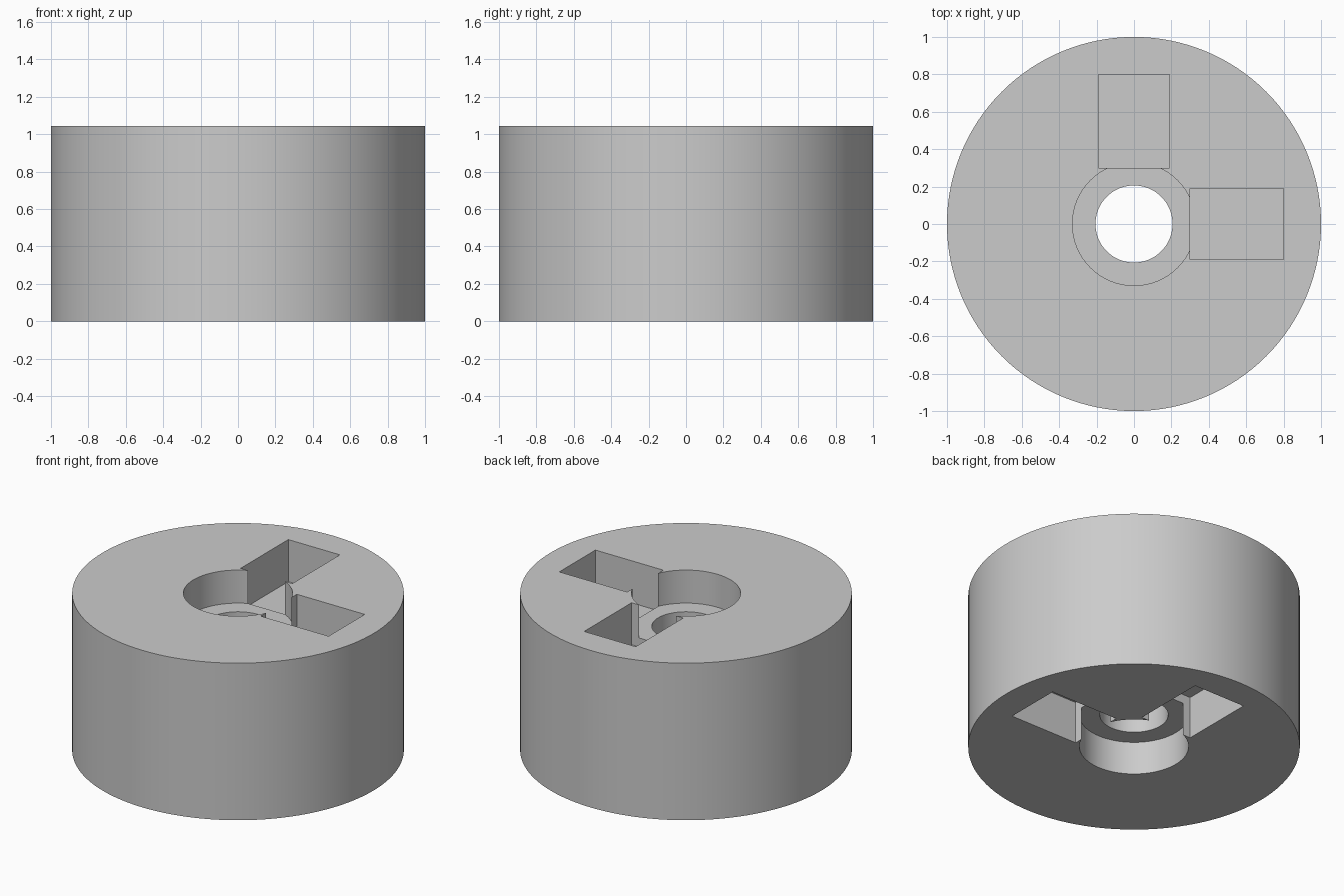
import bpy
import math

if "Cube" in bpy.data.objects:
    bpy.data.objects.remove(bpy.data.objects["Cube"])

HEIGHT = 1.045
HOLE_R, BORE_R = 0.206, 0.329
BORE_DEPTH, SLOT_DEPTH = 0.22, 0.28
SLOT_IN, SLOT_OUT, SLOT_HALF = 0.30, 0.80, 0.19
OVER = 0.1  # cutters extend past the end faces

grey = bpy.data.materials.new("plain grey")
grey.diffuse_color = (0.6, 0.6, 0.6, 1)
grey.use_nodes = True
grey.node_tree.nodes["Principled BSDF"].inputs["Base Color"].default_value = grey.diffuse_color


def cylinder(name, radius, z0, z1, sides=128):
    bpy.ops.mesh.primitive_cylinder_add(
        vertices=sides, radius=radius, depth=z1 - z0, location=(0, 0, (z0 + z1) / 2))
    ob = bpy.context.object
    ob.name = name
    return ob


def slot(name, angle, z0, z1):
    mid = (SLOT_IN + SLOT_OUT) / 2
    bpy.ops.mesh.primitive_cube_add(
        size=1, location=(mid * math.cos(angle), mid * math.sin(angle), (z0 + z1) / 2),
        rotation=(0, 0, angle))
    ob = bpy.context.object
    ob.name = name
    ob.scale = (SLOT_OUT - SLOT_IN, 2 * SLOT_HALF, z1 - z0)
    return ob


def cut(body, cutter):
    cutter.hide_render = True
    bpy.context.view_layer.update()
    mod = body.modifiers.new("cut", 'BOOLEAN')
    mod.operation = 'DIFFERENCE'
    mod.solver = 'EXACT'
    mod.object = cutter
    bpy.context.view_layer.objects.active = body
    bpy.ops.object.modifier_apply(modifier=mod.name)
    bpy.data.objects.remove(cutter, do_unlink=True)


# Solid round body
body = cylinder("round_body", 1.0, 0, HEIGHT)
body.data.materials.append(grey)

# Through hole
cut(body, cylinder("hole_cutter", HOLE_R, -OVER, HEIGHT + OVER))

# Counterbore and two pockets at right angles, on both ends
for side in ("top", "bottom"):
    def span(depth):
        return (HEIGHT - depth, HEIGHT + OVER) if side == "top" else (-OVER, depth)
    cut(body, cylinder(side + "_bore_cutter", BORE_R, *span(BORE_DEPTH)))
    for angle in (0, math.pi / 2):
        cut(body, slot(side + "_slot_cutter", angle, *span(SLOT_DEPTH)))

# Smooth round walls, sharp edges kept
bpy.ops.object.select_all(action='DESELECT')
body.select_set(True)
bpy.context.view_layer.objects.active = body
bpy.ops.object.shade_smooth_by_angle(angle=math.radians(30))
